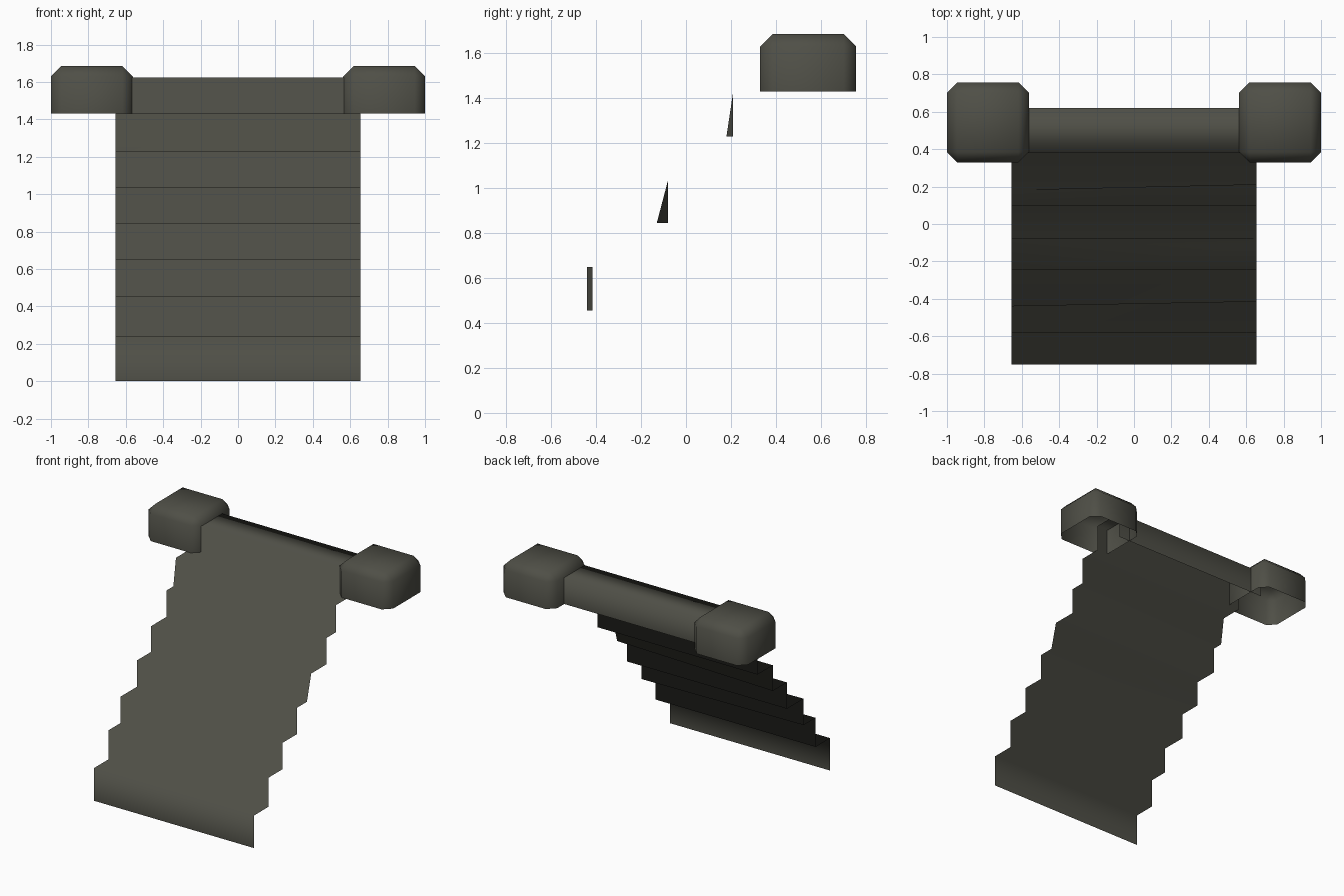
import bpy, bmesh

if "Cube" in bpy.data.objects:
    bpy.data.objects.remove(bpy.data.objects["Cube"])

stone = bpy.data.materials.new("dark olive stone")
stone.diffuse_color = (0.078, 0.078, 0.062, 1)
stone.use_nodes = True
stone.node_tree.nodes["Principled BSDF"].inputs["Base Color"].default_value = stone.diffuse_color


def finish(bm, name):
    mesh = bpy.data.meshes.new(name)
    bm.to_mesh(mesh)
    bm.free()
    mesh.materials.append(stone)
    for p in mesh.polygons:
        p.use_smooth = True
    obj = bpy.data.objects.new(name, mesh)
    bpy.context.collection.objects.link(obj)
    return obj


def ribbon(name, rows, half):
    """Sheet across x through rows of (y at left, y at right, z)."""
    bm = bmesh.new()
    pairs = [(bm.verts.new((-half, yl, z)), bm.verts.new((half, yr, z))) for yl, yr, z in rows]
    for (a, b), (c, d) in zip(pairs, pairs[1:]):
        bm.faces.new((a, b, d, c))
    return finish(bm, name)


# Worn steps: riser bottom (left y, right y), riser top (left y, right y)
levels = [0, 0.24, 0.455, 0.65, 0.845, 1.035, 1.23, 1.43]
risers = [(-0.75, -0.75, -0.75, -0.75),
          (-0.58, -0.58, -0.58, -0.58),
          (-0.44, -0.415, -0.44, -0.415),
          (-0.245, -0.245, -0.245, -0.245),
          (-0.08, -0.13, -0.08, -0.08),
          (0.10, 0.10, 0.10, 0.10),
          (0.18, 0.21, 0.21, 0.21)]
rows = []
for (bl, br, tl, tr), z0, z1 in zip(risers, levels, levels[1:]):
    rows += [(bl, br, z0), (tl, tr, z1)]

# Top lintel continues the sheet: front, top and back, open underneath
rows += [(0.38, 0.38, 1.43), (0.38, 0.38, 1.625), (0.62, 0.62, 1.625), (0.62, 0.62, 1.43)]
ribbon("stair_steps_and_top_beam", rows, 0.655)


# Chamfered end blocks, hollow and open at the bottom
def end_block(name, side):
    lo, hi = (0.5625, 0.33, 1.43), (1.0, 0.757, 1.685)
    bm = bmesh.new()
    bmesh.ops.create_cube(bm, size=1)
    for v in bm.verts:
        v.co = [(a + b) / 2 + c * (b - a) for a, b, c in zip(lo, hi, v.co)]
    edges = [e for e in bm.edges if max(v.co.z for v in e.verts) > 1.6]
    bmesh.ops.bevel(bm, geom=edges, offset=0.055, segments=1, affect='EDGES', profile=0.5)
    floor = [f for f in bm.faces if all(v.co.z < 1.44 for v in f.verts)]
    bmesh.ops.delete(bm, geom=floor, context='FACES_ONLY')
    for v in bm.verts:
        v.co.x *= side
    if side < 0:
        bmesh.ops.reverse_faces(bm, faces=bm.faces[:])
    return finish(bm, name)


end_block("left_end_block", -1)
end_block("right_end_block", 1)
